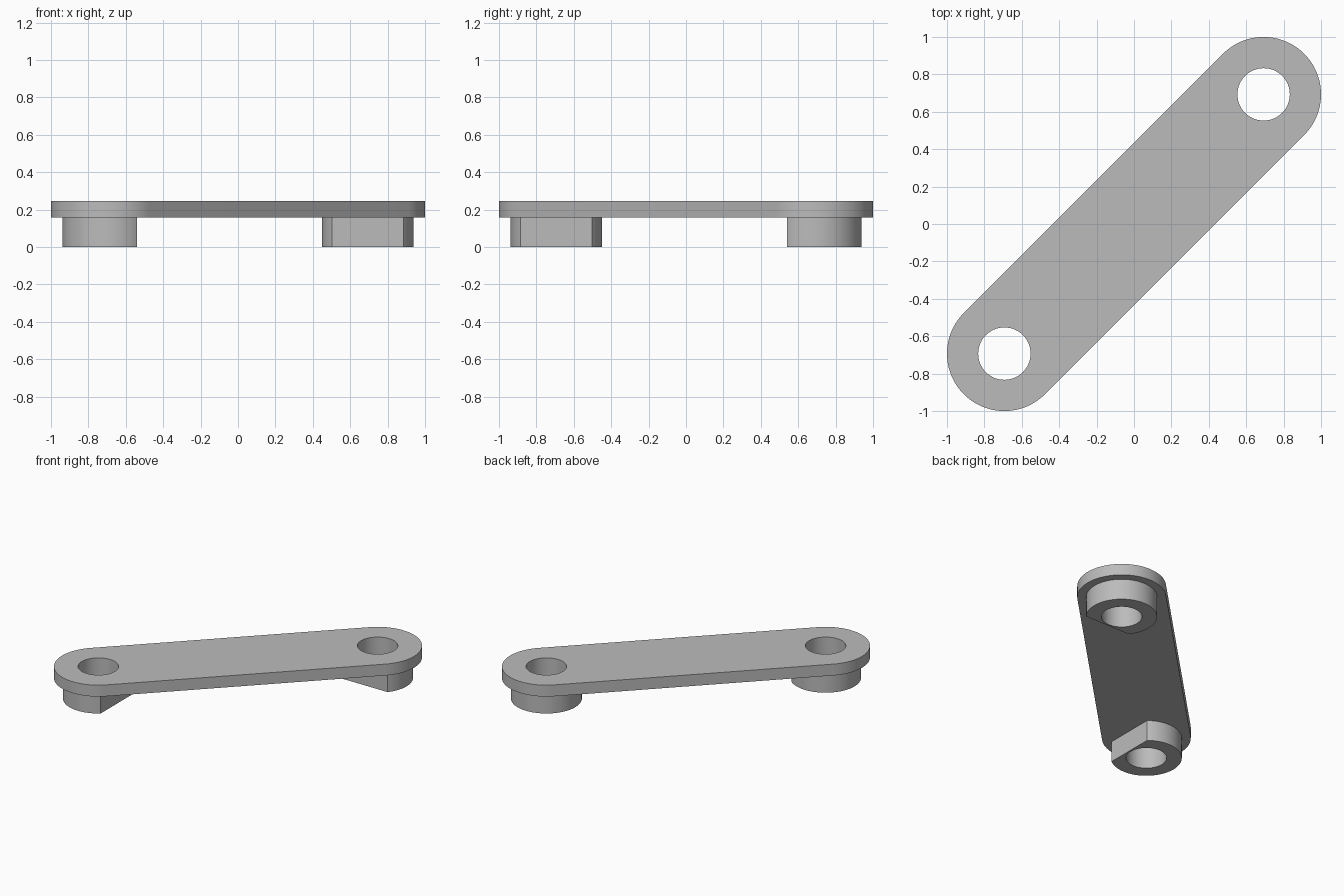
import bpy, bmesh, math
from math import cos, sin, pi

cube = bpy.data.objects.get("Cube")
if cube:
    bpy.data.objects.remove(cube, do_unlink=True)

END = 0.693          # hole centres lie at (END, END) and (-END, -END)
PLATE_R, BOSS_R, HOLE_R = 0.307, 0.245, 0.14
FLAT = 0.153         # distance from hole centre to the flat on a boss
UNDER, TOP = 0.158, 0.245

grey = bpy.data.materials.new("grey metal")
grey.use_nodes = True
grey.diffuse_color = (0.5, 0.5, 0.5, 1)
grey.node_tree.nodes["Principled BSDF"].inputs["Base Color"].default_value = (0.5, 0.5, 0.5, 1)


def arc(centre, radius, start, sweep, steps):
    """Points along an arc, both ends included."""
    return [(centre[0] + radius * cos(start + sweep * i / steps),
             centre[1] + radius * sin(start + sweep * i / steps))
            for i in range(steps + 1)]


def hole(centre):
    return arc(centre, HOLE_R, 0, 2 * pi, 64)[:-1]


def extruded_part(name, loops, low, high):
    """Fill an outline with its holes and extrude it between two heights."""
    curve = bpy.data.curves.new(name, "CURVE")
    curve.dimensions = "2D"
    curve.fill_mode = "BOTH"
    curve.extrude = (high - low) / 2
    for loop in loops:
        spline = curve.splines.new("POLY")
        spline.points.add(len(loop) - 1)
        for point, (x, y) in zip(spline.points, loop):
            point.co = (x, y, 0, 1)
        spline.use_cyclic_u = True
    temp = bpy.data.objects.new(name + " outline", curve)
    bpy.context.collection.objects.link(temp)
    bpy.context.view_layer.update()
    graph = bpy.context.evaluated_depsgraph_get()
    mesh = bpy.data.meshes.new_from_object(temp.evaluated_get(graph))
    bpy.data.objects.remove(temp, do_unlink=True)
    bpy.data.curves.remove(curve)

    bm = bmesh.new()
    bm.from_mesh(mesh)
    bmesh.ops.remove_doubles(bm, verts=bm.verts, dist=0.0001)
    bmesh.ops.translate(bm, verts=bm.verts, vec=(0, 0, (low + high) / 2))
    bmesh.ops.recalc_face_normals(bm, faces=bm.faces)
    bm.to_mesh(mesh)
    bm.free()
    mesh.name = name
    mesh.materials.clear()
    mesh.materials.append(grey)
    part = bpy.data.objects.new(name, mesh)
    bpy.context.collection.objects.link(part)
    bpy.ops.object.select_all(action="DESELECT")
    part.select_set(True)
    bpy.context.view_layer.objects.active = part
    bpy.ops.object.shade_smooth_by_angle(angle=math.radians(30))
    return part


# Diagonal link plate with rounded ends and two through holes
back, front = (END, END), (-END, -END)
outline = (arc(back, PLATE_R, -pi / 4, pi, 48)
           + arc(front, PLATE_R, 3 * pi / 4, pi, 48))
extruded_part("link_plate", [outline, hole(back), hole(front)], UNDER, TOP)

# Bosses below the holes, each a ring with one flat side
half = math.acos(FLAT / BOSS_R)
for name, centre, facing in (("front_right_boss", front, 0),
                             ("back_left_boss", back, -pi / 2)):
    ring = arc(centre, BOSS_R, facing + half, 2 * (pi - half), 64)
    extruded_part(name, [ring, hole(centre)], 0, UNDER)
